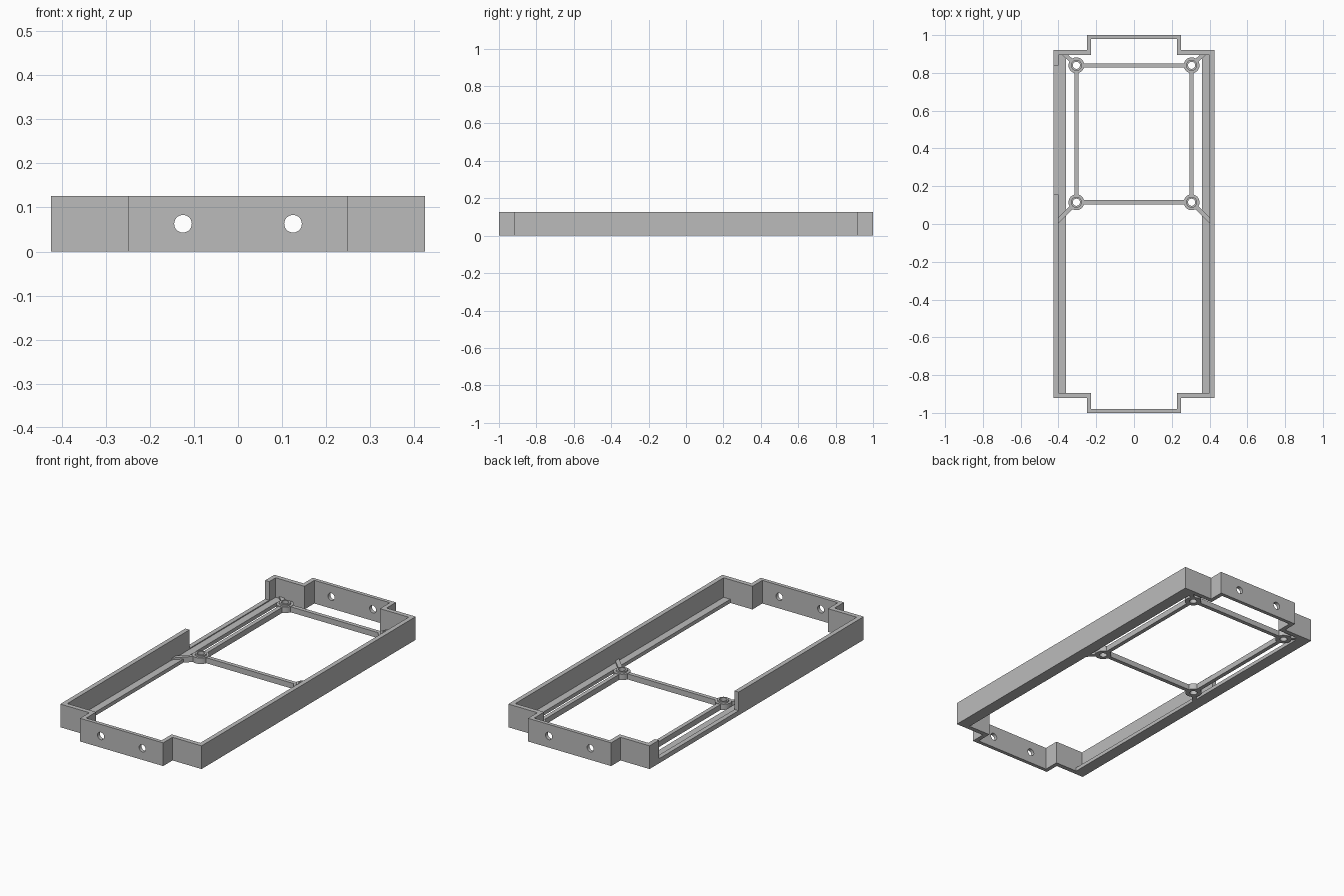
import bpy, bmesh, math
from mathutils import Vector

cube = bpy.data.objects.get("Cube")
if cube:
    bpy.data.objects.remove(cube, do_unlink=True)

grey = bpy.data.materials.new("plain grey")
grey.use_nodes = True
grey.diffuse_color = (0.5, 0.5, 0.5, 1)
grey.node_tree.nodes["Principled BSDF"].inputs["Base Color"].default_value = (0.5, 0.5, 0.5, 1)


def make(name, bm):
    bmesh.ops.recalc_face_normals(bm, faces=bm.faces)
    mesh = bpy.data.meshes.new(name)
    bm.to_mesh(mesh)
    bm.free()
    mesh.materials.append(grey)
    obj = bpy.data.objects.new(name, mesh)
    bpy.context.collection.objects.link(obj)
    return obj


def box(name, lo, hi):
    bm = bmesh.new()
    bmesh.ops.create_cube(bm, size=1)
    for v in bm.verts:
        v.co = [(a + b) / 2 + c * (b - a) for a, b, c in zip(lo, hi, v.co)]
    return make(name, bm)


def bar(name, p, q, start, end, width=0.022, height=0.03):
    """Flat bar from p to q, trimmed by start and end at its two ends."""
    p, q = Vector(p), Vector(q)
    d = (q - p).normalized()
    a, b = p + d * start, q - d * end
    n = Vector((-d.y, d.x)) * width / 2
    bm = bmesh.new()
    face = bm.faces.new([bm.verts.new((c.x, c.y, 0)) for c in (a + n, a - n, b - n, b + n)])
    top = bmesh.ops.extrude_face_region(bm, geom=[face])["geom"]
    bmesh.ops.translate(bm, vec=(0, 0, height), verts=[v for v in top if isinstance(v, bmesh.types.BMVert)])
    return make(name, bm)


def boss(name, x, y):
    """Stepped round boss with a through hole."""
    profile = [(0.019, 0), (0.042, 0), (0.042, 0.032), (0.029, 0.032), (0.029, 0.04), (0.019, 0.04)]
    n = 32
    bm = bmesh.new()
    rings = []
    for i in range(n):
        a = 2 * math.pi * i / n
        rings.append([bm.verts.new((x + r * math.cos(a), y + r * math.sin(a), z)) for r, z in profile])
    for i in range(n):
        r0, r1 = rings[i], rings[(i + 1) % n]
        for j in range(len(profile)):
            k = (j + 1) % len(profile)
            bm.faces.new((r0[j], r1[j], r1[k], r0[k]))
    return make(name, bm)


def smooth(obj):
    bpy.ops.object.select_all(action='DESELECT')
    obj.select_set(True)
    bpy.context.view_layer.objects.active = obj
    bpy.ops.object.shade_smooth_by_angle(angle=math.radians(30))


def cut(obj, cutter):
    cutter.hide_render = True
    mod = obj.modifiers.new("cut", 'BOOLEAN')
    mod.operation = 'DIFFERENCE'
    mod.solver = 'EXACT'
    mod.object = cutter
    bpy.context.view_layer.objects.active = obj
    bpy.ops.object.modifier_apply(modifier=mod.name)
    bpy.data.objects.remove(cutter, do_unlink=True)


# Surrounding wall: stepped outline mirrored into four quarters
def outline(side, end, tab_x, tab_y):
    q = [(side, end), (tab_x, end), (tab_x, tab_y)]
    left = q + [(-x, y) for x, y in reversed(q)]
    return left + [(-x, -y) for x, y in left]


H = 0.126
bm = bmesh.new()
loops = []
for pts in (outline(0.425, 0.92, 0.25, 1.0), outline(0.40, 0.895, 0.227, 0.98)):
    for z in (0, H):
        loops.append([bm.verts.new((x, y, z)) for x, y in pts])
ob, ot, ib, it = loops
for i in range(12):
    j = (i + 1) % 12
    for a, b in ((ob, ot), (ot, it), (it, ib), (ib, ob)):
        bm.faces.new((a[i], a[j], b[j], b[i]))
wall = make("frame_wall", bm)

# Round holes through both end tabs
for x in (-0.125, 0.125):
    bm = bmesh.new()
    bmesh.ops.create_cone(bm, cap_ends=True, segments=32, radius1=0.02, radius2=0.02, depth=2.4)
    for v in bm.verts:
        v.co = (v.co.x + x, v.co.z, v.co.y + 0.063)
    cut(wall, make("hole_cutter", bm))

# Long opening in the right side wall
cut(wall, box("opening_cutter", (-0.5, 0.155, 0.025), (-0.399, 0.84, 0.3)))
smooth(wall)

# Ledges, bosses and diagonal struts on each side
BX, BACK, FRONT = 0.305, 0.84, 0.115
TRIM = 0.034
for side, s in (("left", 1), ("right", -1)):
    xs = sorted((s * 0.36, s * 0.402))
    box(side + "_ledge", (xs[0], -0.897, 0), (xs[1], 0.897, 0.02))
    smooth(boss(side + "_back_boss", s * BX, BACK))
    smooth(boss(side + "_front_boss", s * BX, FRONT))
    bar(side + "_back_strut", (s * BX, BACK), (s * 0.375, 0.905), TRIM, 0)
    bar(side + "_front_strut", (s * BX, FRONT), (s * 0.408, 0.012), TRIM, 0)
    bar(side + "_rail", (s * BX, FRONT), (s * BX, BACK), TRIM, TRIM)

# Cross rails between the bosses
for name, y in (("back_rail", BACK), ("front_rail", FRONT)):
    bar(name, (-BX, y), (BX, y), TRIM, TRIM)
